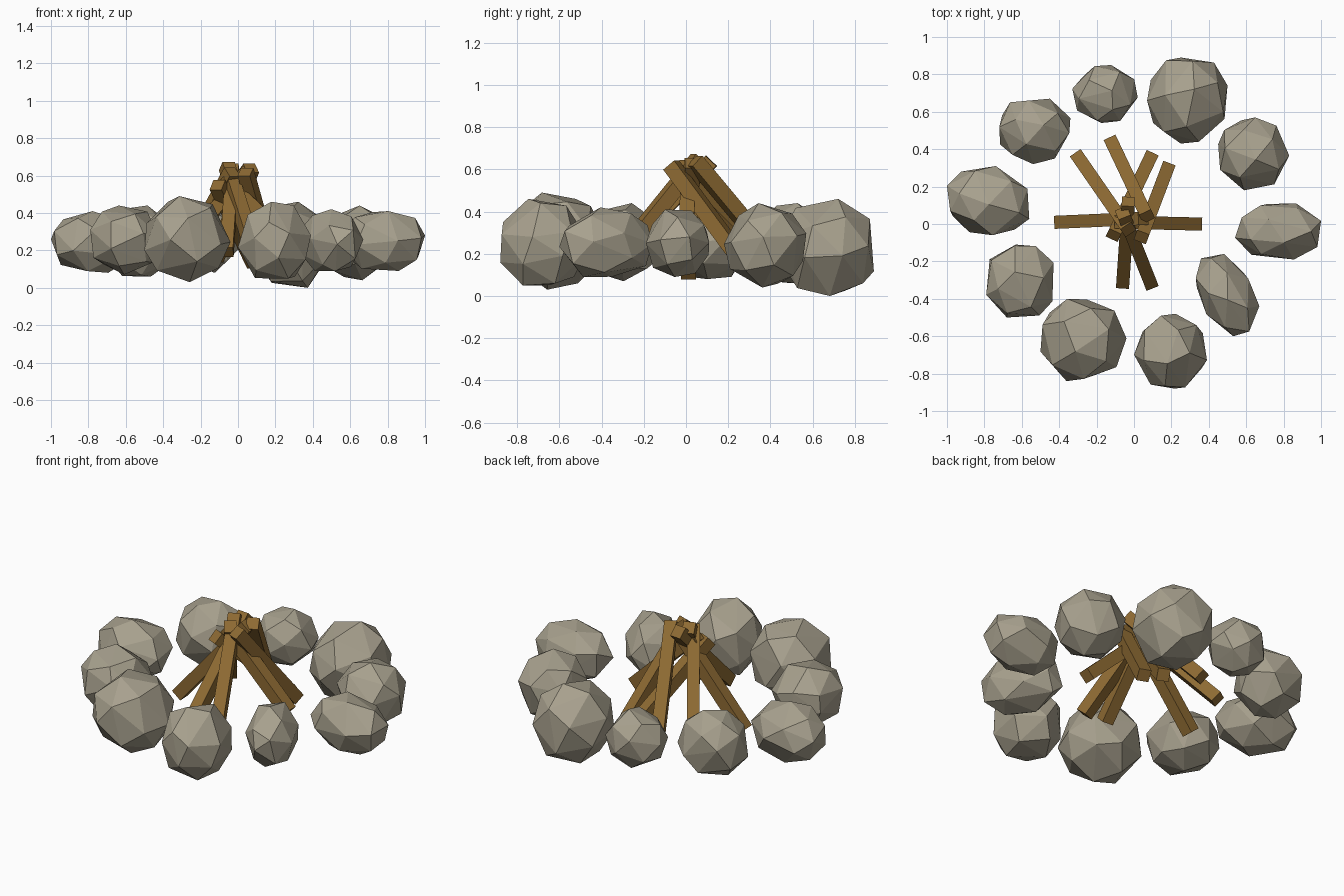
import bpy
import bmesh
import math
import random
from mathutils import Vector, Matrix

cube = bpy.data.objects.get("Cube")
if cube:
    bpy.data.objects.remove(cube, do_unlink=True)


def make_material(name, rgb):
    mat = bpy.data.materials.new(name)
    mat.use_nodes = True
    color = (*rgb, 1.0)
    mat.diffuse_color = color
    mat.node_tree.nodes["Principled BSDF"].inputs["Base Color"].default_value = color
    return mat


stone = make_material("stone grey", (0.39, 0.355, 0.27))
wood = make_material("wood brown", (0.27, 0.145, 0.033))


def add_object(name, bm, mat):
    bmesh.ops.recalc_face_normals(bm, faces=bm.faces)
    mesh = bpy.data.meshes.new(name)
    bm.to_mesh(mesh)
    bm.free()
    mesh.materials.append(mat)
    obj = bpy.data.objects.new(name, mesh)
    bpy.context.collection.objects.link(obj)
    return obj


def add_rock(name, low, high, shear, seed):
    """Faceted boulder: hull of evenly spread, jittered points, fitted to a box."""
    rng = random.Random(seed)
    bm = bmesh.new()
    count = 22
    spin = rng.uniform(0, math.tau)
    tilt = Matrix.Rotation(rng.uniform(0, math.pi), 3, "X")
    for i in range(count):
        z = 1 - (2 * i + 1) / count
        radius = math.sqrt(1 - z * z)
        angle = spin + i * math.pi * (3 - math.sqrt(5))
        p = Vector((radius * math.cos(angle), radius * math.sin(angle), z))
        p += Vector([rng.uniform(-0.12, 0.12) for _ in range(3)])
        p = tilt @ p.normalized()
        p.x += shear * p.y
        bm.verts.new(p)
    hull = bmesh.ops.convex_hull(bm, input=bm.verts)
    spare = [v for v in hull["geom_interior"] if isinstance(v, bmesh.types.BMVert)]
    bmesh.ops.delete(bm, geom=spare, context="VERTS")
    # Fit the hull to the wanted extents
    for axis in range(3):
        values = [v.co[axis] for v in bm.verts]
        start, size = min(values), max(values) - min(values)
        for v in bm.verts:
            t = (v.co[axis] - start) / size
            v.co[axis] = low[axis] + t * (high[axis] - low[axis])
    return add_object(name, bm, stone)


def add_log(name, foot, top, width=0.07):
    """Square stick running between two points."""
    foot, top = Vector(foot), Vector(top)
    axis = top - foot
    bm = bmesh.new()
    bmesh.ops.create_cube(bm, size=1)
    side = axis.cross(Vector((0, 0, 1))).normalized()
    up = side.cross(axis).normalized()
    frame = Matrix((side * width, up * width, axis)).transposed().to_4x4()
    bm.transform(Matrix.Translation((foot + top) / 2) @ frame)
    return add_object(name, bm, wood)


# Ring of boulders: low corner, high corner, lean in plan
rocks = [
    ((0.07, 0.43, 0.00), (0.50, 0.89, 0.46), 0),
    ((-0.33, 0.54, 0.08), (0.02, 0.85, 0.42), 0),
    ((-0.72, 0.32, 0.06), (-0.34, 0.67, 0.44), 0),
    ((-1.00, -0.06, 0.08), (-0.56, 0.31, 0.41), -0.1),
    ((-0.79, -0.50, 0.07), (-0.43, -0.11, 0.44), 0),
    ((-0.50, -0.84, 0.03), (-0.04, -0.40, 0.49), 0),
    ((0.00, -0.88, 0.05), (0.39, -0.48, 0.46), 0),
    ((0.33, -0.60, 0.09), (0.67, -0.16, 0.42), -0.45),
    ((0.54, -0.19, 0.09), (1.00, 0.11, 0.41), 0),
    ((0.45, 0.18, 0.04), (0.83, 0.57, 0.44), 0),
]
for n, (low, high, shear) in enumerate(rocks, 1):
    add_rock(f"ring_rock_{n}", low, high, shear, n)

# Sticks leaning together in a cone
logs = [
    ((-0.30, 0.36, 0.12), (-0.03, -0.03, 0.62)),
    ((-0.12, 0.44, 0.16), (0.07, 0.04, 0.64)),
    ((0.09, 0.36, 0.13), (-0.11, -0.06, 0.55)),
    ((0.18, 0.30, 0.12), (0.04, -0.07, 0.62)),
    ((-0.40, 0.01, 0.10), (0.05, 0.03, 0.63)),
    ((0.34, 0.00, 0.19), (-0.08, 0.01, 0.59)),
    ((-0.06, -0.32, 0.19), (-0.03, 0.12, 0.64)),
    ((0.09, -0.32, 0.18), (-0.06, 0.06, 0.65)),
]
for n, (foot, top) in enumerate(logs, 1):
    add_log(f"fire_log_{n}", foot, top)
